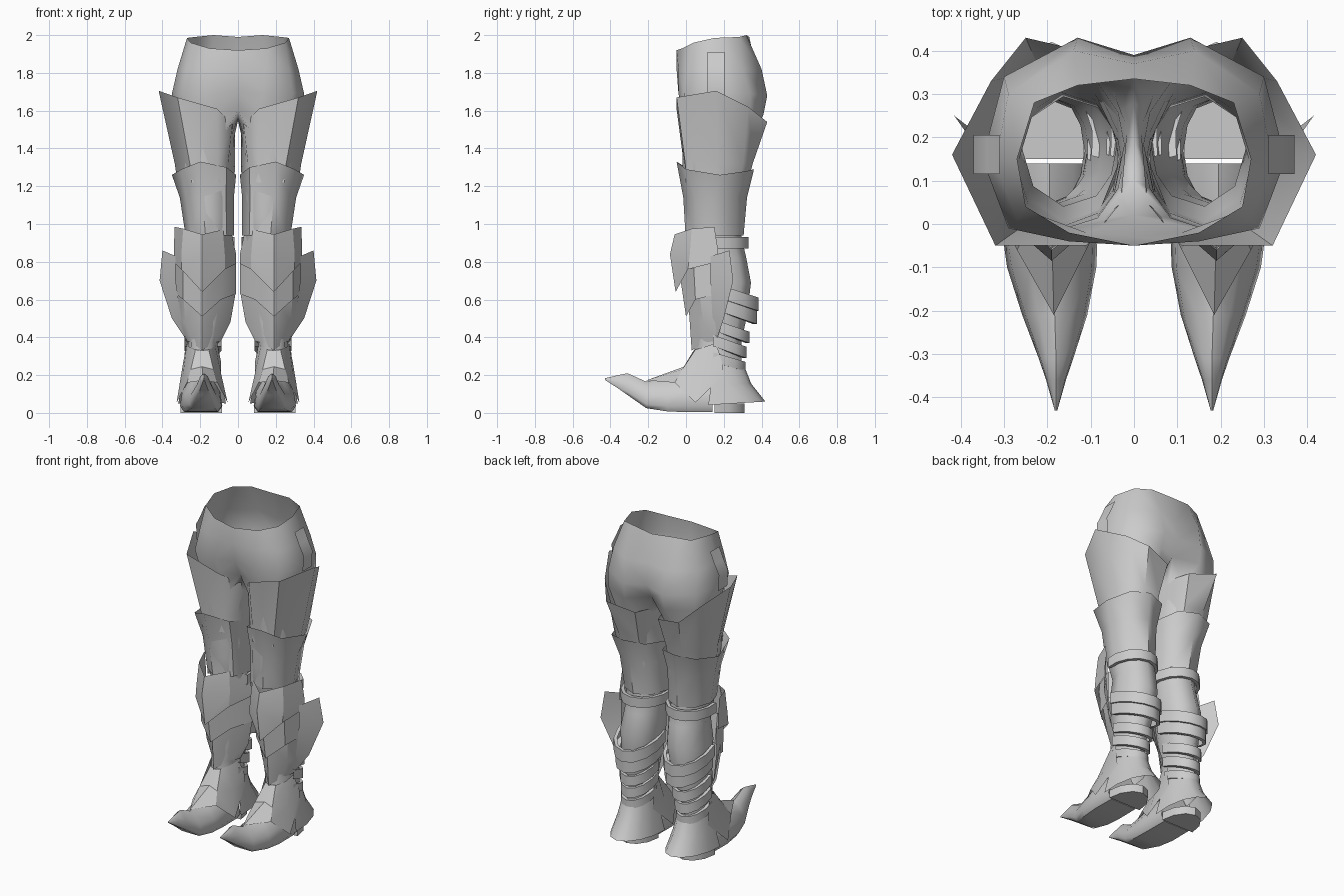
import bpy
import bmesh
from math import sin, cos, radians

# Coordinates below are in hundredths of a unit
U = 0.01

default = bpy.data.objects.get("Cube")
if default:
    bpy.data.objects.remove(default, do_unlink=True)

grey = bpy.data.materials.new("plain grey")
grey.use_nodes = True
tone = (0.6, 0.6, 0.6, 1)
grey.diffuse_color = tone
grey.node_tree.nodes["Principled BSDF"].inputs["Base Color"].default_value = tone


def ellipse(cx, cy, rx, ry, z, angles, tilt=0):
    """Cross-section points; tilt raises the back and lowers the front."""
    return [(cx + rx * cos(radians(a)), cy + ry * sin(radians(a)),
             z + tilt * sin(radians(a))) for a in angles]


def spread(start, end, count):
    return [start + (end - start) * i / (count - 1) for i in range(count)]


def build(name, *groups, caps=False, angle=38):
    """Each group is (rings, closed): rings are joined by quads, then mirrored."""
    bm = bmesh.new()
    for rings, closed in groups:
        rows = [[bm.verts.new([c * U for c in p]) for p in ring] for ring in rings]
        n = len(rows[0])
        for low, high in zip(rows, rows[1:]):
            for i in range(n if closed else n - 1):
                j = (i + 1) % n
                bm.faces.new((low[i], low[j], high[j], high[i]))
        if caps:
            bm.faces.new(rows[0])
            bm.faces.new(rows[-1])
    bmesh.ops.remove_doubles(bm, verts=bm.verts, dist=0.0005)
    bmesh.ops.recalc_face_normals(bm, faces=bm.faces)
    mesh = bpy.data.meshes.new(name)
    bm.to_mesh(mesh)
    bm.free()
    mesh.materials.append(grey)
    obj = bpy.data.objects.new(name, mesh)
    bpy.context.collection.objects.link(obj)
    bpy.ops.object.select_all(action="DESELECT")
    obj.select_set(True)
    bpy.context.view_layer.objects.active = obj
    bpy.ops.object.shade_smooth_by_angle(angle=radians(angle))
    mirror = obj.modifiers.new("both sides", "MIRROR")
    mirror.merge_threshold = 0.0005
    return obj


# Pelvis with open waist, joined to the legs around the crotch
waist = [(0, -5, 192), (15, -2, 193), (25, 4, 196), (27, 15, 198.5),
         (23, 28, 199), (13, 32, 200), (0, 33.5, 199)]
belly = [(0, -5, 182), (15, -4, 182), (27, 1, 182), (32, 14, 182),
         (29, 30, 182), (14, 40, 182), (0, 37, 182)]
hips = [(0, -3, 170), (13, -4, 169), (29, -1, 169), (35, 15, 169),
        (30, 34, 169), (13, 43, 168), (0, 39, 169)]
groin = [(0, 2, 160), (11, -2, 160), (26, -1, 160), (34, 15, 160),
         (30, 34, 159), (14, 41, 158), (0, 34, 160)]
crotch = [(0, 28, 156), (0, 19, 154.5), (0, 10, 156)]
leg_angles = spread(-125, 125, 7) + spread(125, 235, 5)[1:-1]
leg_sizes = [(17, 17, 15, 19, 146), (17, 15.5, 14, 17.5, 125),
             (15.5, 15, 12, 15.5, 105), (15, 15, 11.5, 14.5, 93),
             (15, 18, 11, 14, 82), (16, 19, 12, 15.5, 69),
             (17, 18.5, 10, 14, 52), (18.5, 17, 8, 12.5, 38),
             (19, 17, 7.5, 12.5, 30), (19, 15, 9, 14, 17)]
legs = [ellipse(*s, leg_angles) for s in leg_sizes]
build("pelvis_and_legs", ([waist, belly, hips, groin], False),
      ([groin + crotch] + legs, True), angle=60)

# Hip straps
build("hip_strap", ([[(x, 11.5, z), (x, 20.5, z)] for x, z in
                     ((31, 191), (34, 184), (37, 178), (36.5, 168))], False))

# Upper thigh plate with flared collar
collar = [(11, -5, 161), (32, -5, 167), (42, 16, 170.5), (33, 33, 162),
          (25, 43, 154), (8, 39, 150), (1.5, 22, 149), (3, 5, 153)]
collar_angles = [-115, -60, 0, 45, 75, 120, 180, 220]
build("upper_thigh_plate", ([collar,
      ellipse(17.5, 16.5, 16, 19.5, 132, collar_angles),
      ellipse(17, 15.5, 15, 18, 122, collar_angles)], True), angle=50)

# Lower thigh plate with pointed rim
rim = [(20, -5, 133), (30, 0, 129), (35, 18, 126), (29, 32, 128),
       (18, 36, 129), (6, 32, 128), (1, 17, 126), (6, 0, 130)]
rim_angles = [-80, -40, 0, 45, 90, 135, 180, 225]
build("lower_thigh_plate", ([rim,
      ellipse(16.5, 15.3, 14.3, 17, 114, rim_angles),
      ellipse(15, 15, 12.8, 15.5, 94, rim_angles)], True), angle=50)

# Shin guard: three overlapping plates with a central ridge
knee = [[(4, 13, 98), (8, 3, 97), (19, -6, 94.5), (29, 3, 97.5), (33.5, 15, 98.5)],
        [(1, 15, 84), (7, 2, 84), (19, -8.5, 84), (30, 2, 84), (34, 17, 86)],
        [(1, 15, 79), (7, 1, 76), (19, -5.5, 64), (30, 1, 76), (34, 17, 80)]]
shin = [[(1, 16, 81), (8, 4, 79), (19, -4, 78), (29, 4, 79), (33, 17, 81)],
        [(1, 16, 63), (9, 5, 60), (19, 0, 51), (29, 5, 60), (33, 17, 63)]]
ankle = [[(1, 16, 65), (8, 7, 64), (19, 1, 62), (29, 7, 64), (33, 17, 65)],
         [(4, 16, 48), (10, 9, 48), (19, 2, 48), (28, 9, 48), (31, 17, 48)],
         [(9, 15, 38), (13, 9, 37), (19, 3, 33), (24, 9, 37), (27, 15, 38)]]
for name, plate in (("knee_plate", knee), ("shin_plate", shin), ("lower_shin_plate", ankle)):
    build(name, (plate, False), angle=25)

# Wing on the outer side of the shin guard
build("shin_wing", ([[(33, 13, 83), (40, 23, 86)], [(33, 13, 70), (41.5, 25, 70)],
                     [(30, 14, 50), (35, 20, 50)], [(26, 14, 38), (27, 16, 38)]], False))

# Straps behind the knee, calf and ankle: centre, radii, height, tilt, width
straps = {"knee_strap": (15.5, 16, 14, 17, 87, 0, 6),
          "upper_calf_strap": (17, 20, 14, 18.5, 60, -6, 7),
          "lower_calf_strap": (17, 20, 13, 17.5, 53, -6, 7),
          "upper_ankle_strap": (18, 19, 10.5, 14.5, 42, -5, 6),
          "middle_ankle_strap": (18.5, 18, 10, 14, 34, -5, 6),
          "low_ankle_strap": (19, 18, 9.5, 13.5, 26, -4, 5)}
back_arc = spread(-15, 195, 9)
for name, (cx, cy, rx, ry, z, tilt, width) in straps.items():
    bands = [ellipse(cx, cy, rx + r, ry + r, z + h, back_arc, tilt)
             for r, h in ((-2, 0), (0, 0), (0, width), (-2, width))]
    build(name, (bands, False))

# Foot: cross-sections from the curled toe to the heel
half = [(1, 0.15), (0.9, 0.5), (0.5, 0.85), (0, 1)]
outline = half + [(-x, h) for x, h in half[-2::-1]] + [(-0.8, 0), (0.8, 0)]
foot = []
for cx, y, w, low, high in ((18, -43, 0.3, 17.5, 18.3), (18, -36, 2.3, 13, 20),
                            (18, -31, 4, 9.5, 21), (18.3, -21, 7.5, 2.5, 16.5),
                            (19, -10, 10.3, 0.8, 18.5), (19.5, 0, 11.2, 0.4, 22),
                            (19.5, 14, 11, 0.4, 22)):
    foot.append([(cx + w * x, y, low + (high - low) * h) for x, h in outline])
build("foot", (foot, True), caps=True, angle=50)

# Instep guard, with side flaps and a pointed front
top = [(27, 16, 37), (26, 10, 35), (22.5, 5, 33.5), (19, 4, 33)]
middle = [(29, 19, 27), (29, 8, 21), (25, -2, 23), (19, -1, 24.5)]
bottom = [(29, 20, 20), (32.5, 5, 5.5), (27, -6, 16), (18.5, -21, 17.2)]
guard = [row + [(38 - x, y, z) for x, y, z in row[-2::-1]] for row in (top, middle, bottom)]
build("instep_guard", (guard, False), angle=30)

# Flared heel guard
heel_arc = spread(-12, 192, 9)
build("heel_guard", ([ellipse(19, 18, 8.5, 12, 27, heel_arc),
                      ellipse(19, 17, 11, 17.5, 15.5, heel_arc),
                      ellipse(19, 17, 13, 25, 4.5, heel_arc, 1.5)], False), angle=50)

# Heel block
build("heel_block", ([ellipse(19.5, 15, 11, 16, z, spread(0, 180, 7)) for z in (0, 5)],
                     True), caps=True)
